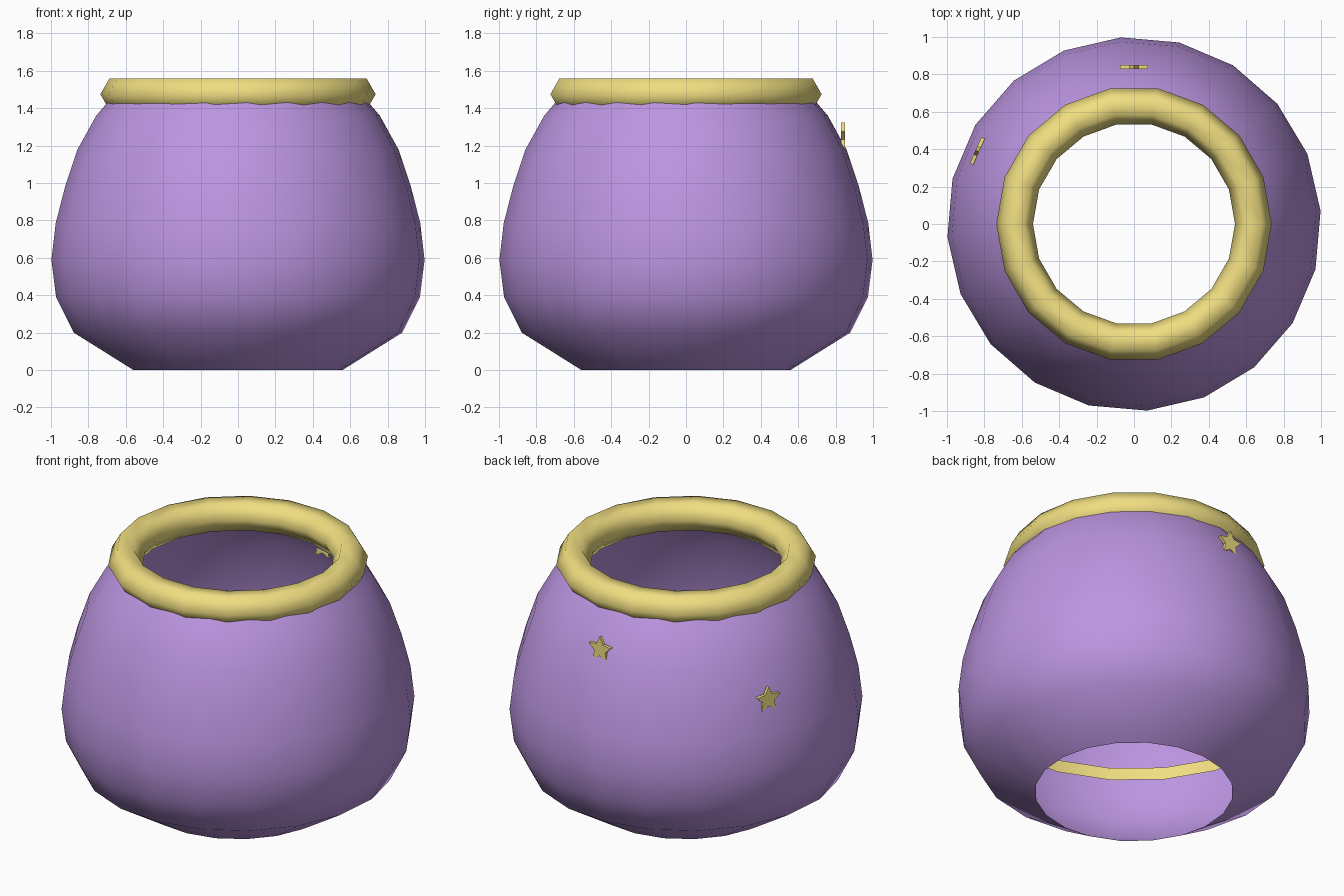
import bpy, bmesh, math
from mathutils import Matrix

if "Cube" in bpy.data.objects:
    bpy.data.objects.remove(bpy.data.objects["Cube"])


def material(name, rgb):
    m = bpy.data.materials.new(name)
    m.diffuse_color = (*rgb, 1)
    m.use_nodes = True
    m.node_tree.nodes["Principled BSDF"].inputs["Base Color"].default_value = m.diffuse_color
    return m


PURPLE = material("purple", (0.50, 0.30, 0.75))
GOLD = material("gold", (0.87, 0.73, 0.22))


def finish(name, bm, mat, smooth):
    bmesh.ops.recalc_face_normals(bm, faces=bm.faces)
    for f in bm.faces:
        f.smooth = smooth
    me = bpy.data.meshes.new(name)
    bm.to_mesh(me)
    bm.free()
    me.materials.append(mat)
    ob = bpy.data.objects.new(name, me)
    bpy.context.collection.objects.link(ob)
    return ob


def lathe(name, profile, sides, start, mat, closed=False):
    """Spin an (r, z) profile around z; closed joins its ends into a ring."""
    bm = bmesh.new()
    rings = []
    for r, z in profile:
        angles = [math.radians(start) + math.tau * i / sides for i in range(sides)]
        rings.append([bm.verts.new((r * math.cos(a), r * math.sin(a), z)) for a in angles])
    pairs = list(zip(rings, rings[1:]))
    if closed:
        pairs.append((rings[-1], rings[0]))
    for lo, hi in pairs:
        for i in range(sides):
            j = (i + 1) % sides
            bm.faces.new((lo[i], lo[j], hi[j], hi[i]))
    return finish(name, bm, mat, True)


# Pot wall: single skin, open at top and bottom
lathe("pot_body", [(0.56, 0), (0.88, 0.20), (0.975, 0.39), (1.0, 0.59), (0.977, 0.785),
                   (0.927, 0.98), (0.86, 1.18), (0.76, 1.36), (0.65, 1.49)], 20, 4, PURPLE)

# Hexagonal-section rim ring
rim = [(0.638 + 0.098 * math.cos(math.tau * k / 6),
        1.475 + 0.098 * math.sin(math.tau * k / 6)) for k in range(6)]
lathe("rim", rim, 18, 0, GOLD, closed=True)

# Thin gold band on the inside wall
lathe("inner_band", [(0.975, 0.635), (0.972, 0.71)], 20, 4, GOLD)


def star(name, loc, azimuth, radius=0.08, inner=0.04, depth=0.02):
    """Upright extruded five-pointed star facing the given azimuth."""
    bm = bmesh.new()
    pts = []
    for k in range(10):
        r = inner if k % 2 else radius
        a = math.tau * k / 10
        pts.append(bm.verts.new((-depth / 2, r * math.sin(a), r * math.cos(a))))
    face = bm.faces.new(pts)
    out = bmesh.ops.extrude_face_region(bm, geom=[face])
    moved = [v for v in out["geom"] if isinstance(v, bmesh.types.BMVert)]
    bmesh.ops.translate(bm, verts=moved, vec=(depth, 0, 0))
    bm.transform(Matrix.Translation(loc) @ Matrix.Rotation(math.radians(azimuth), 4, "Z"))
    finish(name, bm, GOLD, False)


# Stars on the back
star("star_back", (0, 0.84, 1.245), 90)
star("star_left", (-0.838, 0.39, 0.985), 156)
